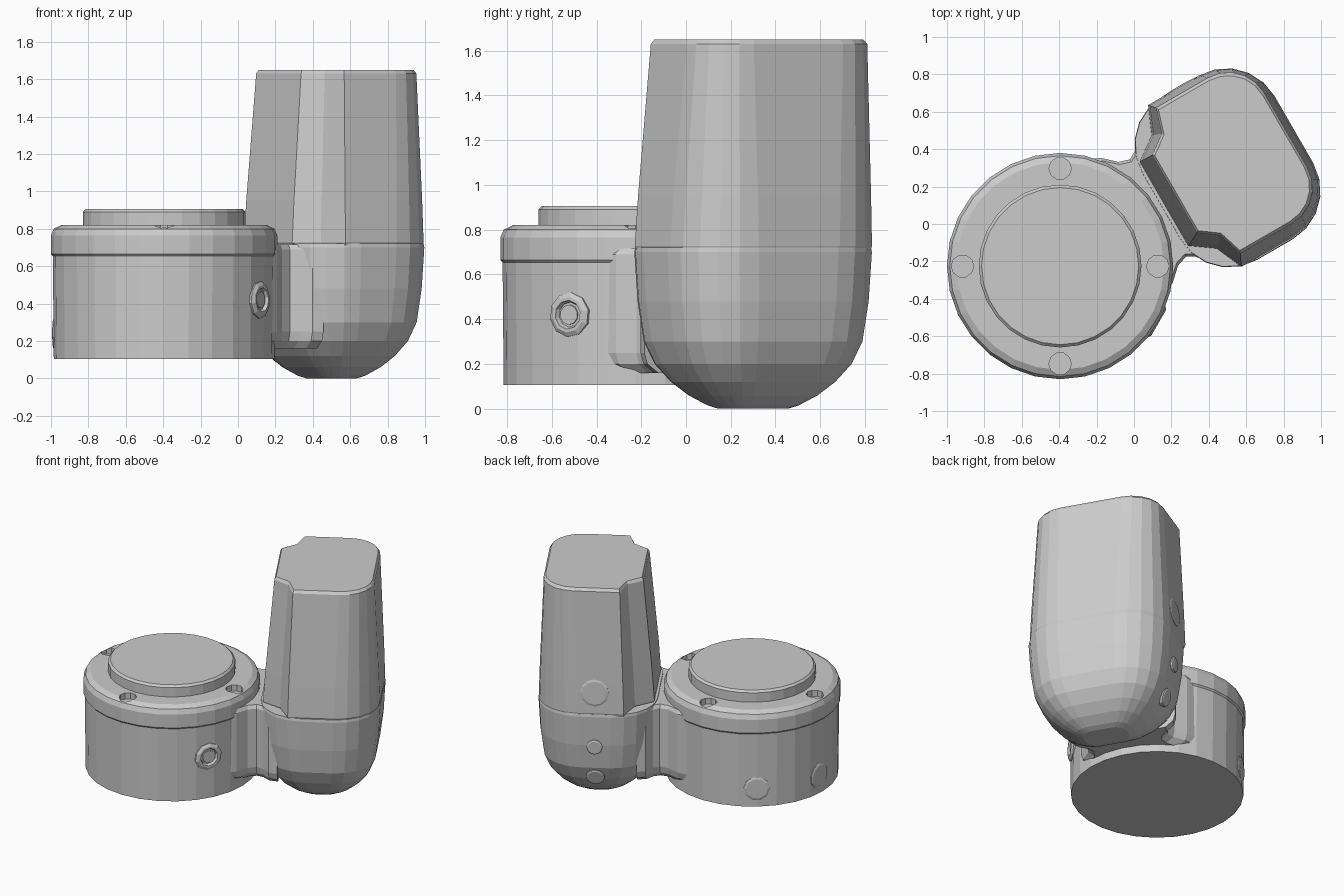
import bpy, bmesh
from math import cos, sin, pi, radians
from mathutils import Vector

if "Cube" in bpy.data.objects:
    bpy.data.objects.remove(bpy.data.objects["Cube"])

DRUM = Vector((-0.395, -0.225, 0))      # drum axis
TOWER = Vector((0.5, 0.3, 0))           # tower axis
TURN = radians(30)                      # tower turned to face the drum


def world(u, v, z):
    return Vector((TOWER.x + u * cos(TURN) - v * sin(TURN),
                   TOWER.y + u * sin(TURN) + v * cos(TURN), z))


def finish(name, bm):
    bmesh.ops.recalc_face_normals(bm, faces=bm.faces)
    me = bpy.data.meshes.new(name)
    bm.to_mesh(me)
    bm.free()
    ob = bpy.data.objects.new(name, me)
    bpy.context.collection.objects.link(ob)
    return ob


def loft(name, rings):
    """Skin a stack of equal-length rings and cap both ends."""
    bm = bmesh.new()
    vs = [[bm.verts.new(p) for p in ring] for ring in rings]
    n = len(vs[0])
    for a, b in zip(vs, vs[1:]):
        for i in range(n):
            bm.faces.new((a[i], a[(i + 1) % n], b[(i + 1) % n], b[i]))
    bm.faces.new(vs[0])
    bm.faces.new(vs[-1])
    return finish(name, bm)


def lathe(name, profile, centre, axis=(0, 0, 1), seg=28):
    """Turn a (radius, height) profile around an axis."""
    q = Vector((0, 0, 1)).rotation_difference(Vector(axis).normalized())
    c = Vector(centre)
    return loft(name, [[c + q @ Vector((r * cos(2 * pi * i / seg), r * sin(2 * pi * i / seg), h))
                        for i in range(seg)] for r, h in profile])


def arc(cu, cv, r, start, n=5):
    return [(cu + r * cos(start + pi / 2 * i / n), cv + r * sin(start + pi / 2 * i / n))
            for i in range(n + 1)]


def rounded(hu, hv, r):
    pts = []
    for k, (su, sv) in enumerate(((1, 1), (-1, 1), (-1, -1), (1, -1))):
        pts += arc(su * (hu - r), sv * (hv - r), r, k * pi / 2)
    return pts


def notched(u0, u1, v0, v1, r, cu, cv):
    """Outer corners rounded, inner corners cut back with a shallow groove."""
    def cut(s, v):
        a, b = (u0 + cu, v), (u0, v - s * cv)
        return [a, ((a[0] + b[0]) / 2 + 0.03, (a[1] + b[1]) / 2 - s * 0.03), b]
    return (arc(u1 - r, v1 - r, r, 0) + cut(1, v1) + cut(-1, v0)[::-1]
            + arc(u1 - r, v0 + r, r, -pi / 2))


# Drum: body, cap with rounded rim, raised lid
lathe("drum_body", [(0.59, 0.105), (0.595, 0.67)], DRUM)
cap = lathe("drum_cap", [(0.592, 0.65), (0.605, 0.665), (0.605, 0.765), (0.59, 0.80),
                         (0.555, 0.82)], DRUM)
lathe("drum_lid", [(0.435, 0.80), (0.435, 0.89), (0.42, 0.905)], DRUM)

# Four screw pockets in the cap rim
for k in range(4):
    p = DRUM + Vector((cos(k * pi / 2), sin(k * pi / 2), 0)) * 0.522
    cutter = lathe("pocket_cutter", [(0.06, 0.775), (0.06, 0.9)], p, seg=10)
    cutter.hide_render = True
    m = cap.modifiers.new("pocket", 'BOOLEAN')
    m.operation, m.solver, m.object = 'DIFFERENCE', 'EXACT', cutter
    bpy.context.view_layer.objects.active = cap
    bpy.ops.object.modifier_apply(modifier=m.name)
    bpy.data.objects.remove(cutter)

# Ports on the drum wall: one recessed socket and two shallow plugs
d = Vector((cos(radians(-30)), sin(radians(-30)), 0))
lathe("drum_socket", [(0.10, -0.04), (0.10, 0.005), (0.08, 0.018), (0.065, 0.018),
                      (0.055, -0.002), (0.045, -0.002), (0.045, 0.008)],
      DRUM + d * 0.59 + Vector((0, 0, 0.42)), d, 10)
for a in (128, 176):
    d = Vector((cos(radians(a)), sin(radians(a)), 0))
    lathe("drum_plug", [(0.09, -0.04), (0.09, 0.002), (0.075, 0.008)],
          DRUM + d * 0.587 + Vector((0, 0, 0.24)), d, 10)

# Tower base with bowl-shaped bottom: (z, inset)
bowl = [(0.0, 0.31), (0.015, 0.27), (0.06, 0.20), (0.12, 0.135), (0.20, 0.075), (0.30, 0.035),
        (0.48, 0.012), (0.70, 0.0), (0.72, 0.003)]
loft("tower_base", [[world(u, v, z) for u, v in
                     rounded(0.41 - i, 0.505 - i * (1.12), max(0.3 - i * 0.7, 0.06))]
                    for z, i in bowl])

# Tapered tower cover with grooved inner corners
low = notched(-0.39, 0.407, -0.495, 0.503, 0.29, 0.19, 0.24)
high = notched(-0.315, 0.37, -0.43, 0.47, 0.22, 0.145, 0.21)


def blend(t, s=1.0):
    return [((a[0] * (1 - t) + b[0] * t) * s, (a[1] * (1 - t) + b[1] * t) * s)
            for a, b in zip(low, high)]


loft("tower_cover", [[world(u, v, z) for u, v in blend(t, s)] for z, t, s in
                     ((0.705, 0, 0.985), (0.728, 0, 1), (0.95, 0.2, 1), (1.63, 1, 1.0),
                      (1.65, 1, 0.965))])

# Neck joining drum and tower
half = [(-0.28, 0.40), (-0.34, 0.385), (-0.385, 0.325), (-0.43, 0.30), (-0.49, 0.32),
        (-0.56, 0.385), (-0.66, 0.43)]
neck = half + [(u, -v) for u, v in reversed(half)]
loft("neck", [[world(u, v * s, z) for u, v in neck]
              for z, s in ((0.16, 0.82), (0.20, 0.96), (0.25, 1), (0.69, 1), (0.715, 0.95))])

# Round plugs on the tower's rear side
side = Vector((-sin(TURN), cos(TURN), 0))
for z, r, v, tilt in ((0.88, 0.10, 0.495, 0.05), (0.47, 0.055, 0.495, -0.05),
                      (0.22, 0.065, 0.435, -0.35)):
    lathe("tower_plug", [(r, -0.05), (r, 0.005), (r * 0.85, 0.01)],
          world(0, v, z), side + Vector((0, 0, tilt)), 12)
